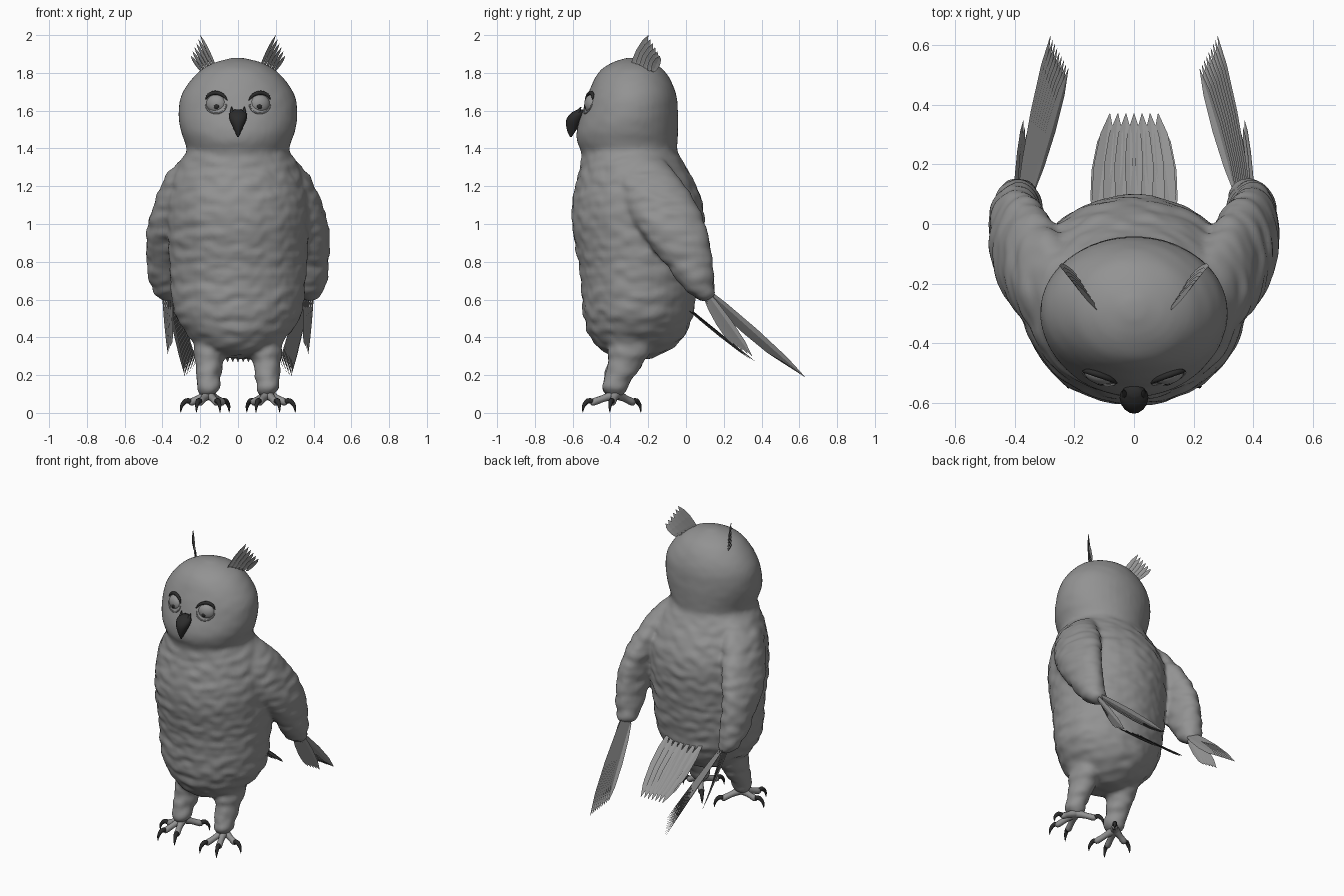
import bpy, bmesh, math
from mathutils import Vector, noise

cube = bpy.data.objects.get("Cube")
if cube:
    bpy.data.objects.remove(cube, do_unlink=True)


def material(name, grey):
    m = bpy.data.materials.new(name)
    m.use_nodes = True
    col = (grey, grey, grey, 1)
    m.diffuse_color = col
    m.node_tree.nodes["Principled BSDF"].inputs["Base Color"].default_value = col
    return m


GREY = material("plumage grey", 0.29)
DARK = material("horn black", 0.025)


def add_object(name, mesh, mat, smooth=True):
    ob = bpy.data.objects.new(name, mesh)
    bpy.context.collection.objects.link(ob)
    mesh.materials.clear()
    mesh.materials.append(mat)
    mesh.polygons.foreach_set("use_smooth", [smooth] * len(mesh.polygons))
    return ob


def from_bmesh(name, bm, mat, smooth=True):
    bmesh.ops.recalc_face_normals(bm, faces=bm.faces)
    mesh = bpy.data.meshes.new(name)
    bm.to_mesh(mesh)
    bm.free()
    return add_object(name, mesh, mat, smooth)


def evaluated(ob):
    bpy.context.view_layer.update()
    deps = bpy.context.evaluated_depsgraph_get()
    return bpy.data.meshes.new_from_object(ob.evaluated_get(deps))


def catmull(rows, steps=4):
    """Smoothly resample rows of numbers."""
    rows = [Vector(r) for r in rows]
    out = []
    for i in range(len(rows) - 1):
        a, b, c, d = rows[max(i - 1, 0)], rows[i], rows[i + 1], rows[min(i + 2, len(rows) - 1)]
        for k in range(steps):
            t = k / steps
            out.append(b + (c - a) * (t / 2) + (a * 2 - b * 5 + c * 4 - d) * (t * t / 2)
                       + (b * 3 - a - c * 3 + d) * (t ** 3 / 2))
    return out + [rows[-1]]


def loft(bm, rows, side=1, sides=40):
    """Stack of level ellipses: x, y, z, half width, half depth."""
    rings = []
    for x, y, z, rx, ry in catmull(rows):
        angles = [math.tau * k / sides for k in range(sides)]
        rings.append([bm.verts.new((side * x + rx * math.cos(a), y + ry * math.sin(a), z))
                      for a in angles])
    for lo, hi in zip(rings, rings[1:]):
        for k in range(sides):
            j = (k + 1) % sides
            bm.faces.new((lo[k], lo[j], hi[j], hi[k]))
    bm.faces.new(rings[0][::-1])
    bm.faces.new(rings[-1])


def tubes(name, paths, mat):
    """Tapered tubes; each path is a list of (point, radius)."""
    cu = bpy.data.curves.new(name, 'CURVE')
    cu.dimensions = '3D'
    cu.bevel_depth = 1
    cu.bevel_resolution = 3
    cu.use_fill_caps = True
    for path in paths:
        sp = cu.splines.new('POLY')
        rows = catmull([(*p, r) for p, r in path], 3)
        sp.points.add(len(rows) - 1)
        for pt, row in zip(sp.points, rows):
            pt.co = (*row[:3], 1)
            pt.radius = max(row[3], 0.001)
    temp = bpy.data.objects.new(name + " path", cu)
    bpy.context.collection.objects.link(temp)
    mesh = evaluated(temp)
    bpy.data.objects.remove(temp, do_unlink=True)
    return add_object(name, mesh, mat)


def feather(bm, base, tip, across, width):
    """Pointed blade with a slightly raised shaft."""
    base, tip, across = Vector(base), Vector(tip), Vector(across).normalized()
    lift = (tip - base).cross(across).normalized() * width * 0.12
    rows = []
    for t, w in ((0, 0.35), (0.2, 0.8), (0.5, 1), (0.8, 0.75), (1, 0.04)):
        p, h = base.lerp(tip, t), across * width * w / 2
        rows.append([bm.verts.new(q) for q in (p - h, p + lift * w, p + h)])
    for a, b in zip(rows, rows[1:]):
        for k in range(2):
            bm.faces.new((a[k], a[k + 1], b[k + 1], b[k]))


# Body, head, folded wings and legs, fused into one skin
bm = bmesh.new()
TRUNK = [(-.24, .29, .06, .06), (-.27, .33, .17, .17), (-.26, .4, .255, .245), (-.255, .5, .325, .285),
         (-.25, .6, .35, .30), (-.245, .75, .36, .315), (-.255, 1, .375, .35), (-.26, 1.15, .37, .335),
         (-.28, 1.3, .325, .28), (-.298, 1.38, .275, .255), (-.31, 1.43, .28, .265), (-.31, 1.5, .305, .268),
         (-.295, 1.6, .315, .252), (-.285, 1.7, .292, .23), (-.285, 1.8, .215, .18),
         (-.285, 1.85, .135, .115), (-.285, 1.88, .03, .03)]
WING = [(.24, -.22, 1.34, .06, .1), (.29, -.2, 1.25, .09, .16), (.345, -.13, 1.1, .1, .19),
        (.388, -.06, .95, .095, .175), (.395, .01, .8, .085, .13), (.39, .05, .7, .08, .095),
        (.38, .085, .63, .06, .065), (.375, .095, .59, .02, .02)]
LEG = [(.16, -.28, .44, .09, .13), (.15, -.3, .32, .082, .108), (.155, -.34, .22, .066, .085),
       (.157, -.373, .15, .06, .07), (.157, -.375, .11, .05, .058), (.157, -.375, .085, .02, .025)]
loft(bm, [(0, *r) for r in TRUNK])
for s in (-1, 1):
    loft(bm, WING, s)
    loft(bm, LEG, s)
rough = from_bmesh("body rough", bm, GREY)
remesh = rough.modifiers.new("Fuse", 'REMESH')
remesh.mode = 'VOXEL'
remesh.voxel_size = 0.014
soften = rough.modifiers.new("Soften", 'SMOOTH')
soften.iterations = 6
skin = evaluated(rough)
bpy.data.objects.remove(rough, do_unlink=True)

# Ruffled plumage below the smooth head
normals = [v.normal.copy() for v in skin.vertices]
for v, n in zip(skin.vertices, normals):
    c = v.co
    amount = 0.007 * min(max((1.42 - c.z) / 0.1, 0.15), 1)
    ruffle = noise.noise(Vector((c.x * 11, c.y * 11, c.z * 24)))
    wave = math.sin(c.z * 62 + 1.2 * math.sin(c.x * 40 + c.y * 25))
    v.co = c + n * amount * (ruffle + 0.3 * wave + 0.2)
body = add_object("body", skin, GREY)
bpy.context.view_layer.update()


def face_point(x, z, out=0.0):
    """Point on the front of the head, moved forward by out."""
    hit, loc, nor, idx = body.ray_cast(Vector((x, -2, z)), Vector((0, 1, 0)))
    return Vector((x, (loc.y if hit else -.5) - out, z))


def ball(name, centre, size, turn, mat):
    bm = bmesh.new()
    bmesh.ops.create_uvsphere(bm, u_segments=24, v_segments=14, radius=1)
    ob = from_bmesh(name, bm, mat)
    ob.location, ob.scale, ob.rotation_euler = centre, size, (0, 0, turn)
    return ob


# Eyes, pupils and brows
BROW = [(.172, 1.66, .003), (.155, 1.683, .009), (.12, 1.695, .011), (.08, 1.682, .009), (.058, 1.655, .003)]
for s, side in ((-1, "right"), (1, "left")):
    eye = face_point(s * .116, 1.635, -.018)
    ball(side + "_eye", eye, (.054, .036, .05), s * .3, GREY)
    ball(side + "_pupil", eye + Vector((-s * .002, -.032, -.012)), (.014, .008, .014), s * .2, DARK)
    tubes(side + "_brow", [[(face_point(s * x, z, .008), r) for x, z, r in BROW]], DARK)
    rim = [(s * .116 + .055 * math.cos(a), 1.635 + .05 * math.sin(a))
           for a in (math.pi + math.pi * k / 8 for k in range(9))]
    tubes(side + "_lower_lid", [[(face_point(x, z, .001), .004) for x, z in rim]], GREY)

# Hooked beak with two bristle nubs at its root
bm = bmesh.new()
loft(bm, [(0, -.61, 1.46, .004, .004), (0, -.605, 1.5, .022, .026), (0, -.592, 1.55, .044, .042),
          (0, -.575, 1.585, .046, .036), (0, -.56, 1.605, .022, .018)], sides=16)
from_bmesh("beak", bm, DARK)
tubes("beak_nubs", [[((s * .03, -.585, 1.57), .012), ((s * .032, -.57, 1.595), .01),
                     ((s * .034, -.555, 1.62), .002)] for s in (-1, 1)], DARK)

# Feet: four spread toes with curved claws
toes, claws = [], []
for s in (-1, 1):
    ankle = Vector((s * .157, -.37, .1))
    for x, y in ((.115, -.49), (.2, -.49), (.245, -.39), (.085, -.285)):
        end = Vector((s * x, y, .058))
        ahead = (end - ankle) * Vector((1, 1, 0))
        ahead.normalize()
        up = Vector((0, 0, 1))
        toes.append([(ankle, .03), (ankle.lerp(end, .55), .019), (end, .02), (end + ahead * .012, .01)])
        claws.append([(end, .015), (end + ahead * .03 + up * .006, .014),
                      (end + ahead * .055 - up * .022, .009), (end + ahead * .06 - up * .057, .001)])
tubes("toes", toes, GREY)
tubes("claws", claws, DARK)

# Wing feathers: a long fan and a short fan on each side
for s, side in ((-1, "right"), (1, "left")):
    bm = bmesh.new()
    for i in range(9):
        t = i / 8
        feather(bm, (s * (.385 - .05 * t), .1 + .02 * t, .66 - .05 * t),
                (s * (.28 - .06 * t), .63 - .11 * t, .19 + .07 * t), (s * .5, .5, .6), .05)
    for i in range(5):
        t = i / 4
        feather(bm, (s * (.4 - .05 * t), .1, .65 - .04 * t),
                (s * (.37 - .02 * t), .35 - .1 * t, .3 + .06 * t), (s * .25, .6, .5), .045)
    from_bmesh(side + "_wing_feathers", bm, GREY, False)

# Tail fan
bm = bmesh.new()
for i in range(-3, 4):
    feather(bm, (i * .042, .03, .545 - abs(i) * .004), (i * .027, .37, .27), (1, 0, i * .03), .062)
for s in (-1, 1):
    feather(bm, (s * .125, .02, .54), (s * .09, .34, .285), (1, 0, 0), .07)
from_bmesh("tail", bm, GREY, False)

# Ear tufts
for s, side in ((-1, "right"), (1, "left")):
    bm = bmesh.new()
    for i in range(6):
        t = i / 5
        feather(bm, (s * (.12 + .07 * t), -.285 + .11 * t, 1.835 - .03 * t),
                (s * (.2 + .05 * t), -.2 + .06 * t, 2.0 - .11 * t), (s * .35, .9, -.2), .045)
    from_bmesh(side + "_ear_tuft", bm, GREY, False)
